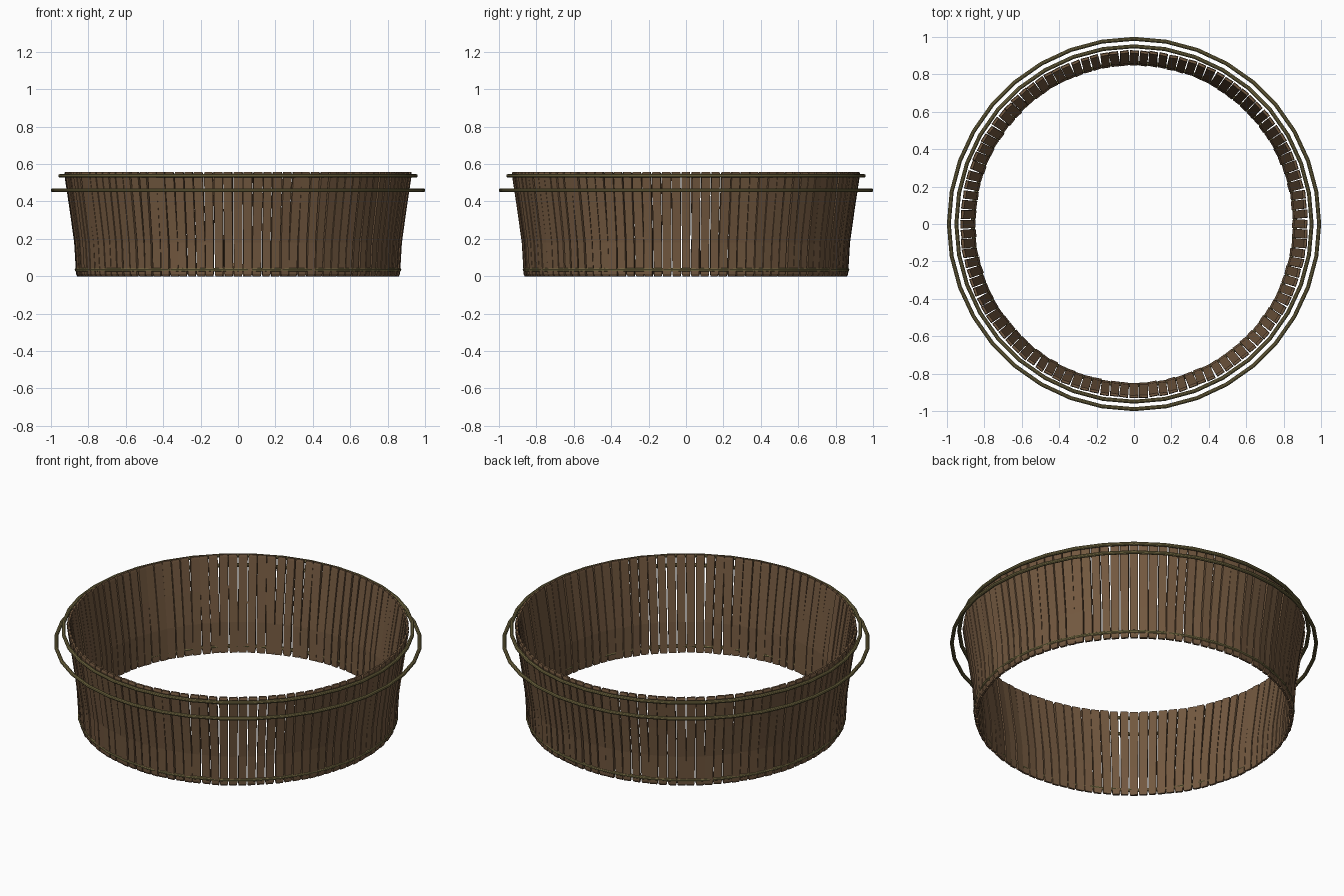
import bpy, bmesh, math, random
from mathutils import Vector

if "Cube" in bpy.data.objects:
    bpy.data.objects.remove(bpy.data.objects["Cube"])
random.seed(4)

def material(name, col):
    m = bpy.data.materials.new(name)
    m.diffuse_color = (*col, 1)
    m.use_nodes = True
    m.node_tree.nodes["Principled BSDF"].inputs["Base Color"].default_value = m.diffuse_color
    return m

wood = material("brown wood", (0.17, 0.098, 0.05))
brass = material("olive brass", (0.2, 0.165, 0.063))

# flared stave profile: (height, outer radius)
PROFILE = [(0.0, 0.863), (0.012, 0.866), (0.18, 0.876), (0.36, 0.901), (0.545, 0.929), (0.557, 0.929)]
COUNT = 108
THICK = 0.018

def add_stave(bm, angle):
    width = random.uniform(0.043, 0.049)
    yaw = math.radians(random.uniform(-5, 5))
    lean = random.uniform(-0.003, 0.003)
    dr = random.uniform(-0.003, 0.002)
    out = Vector((math.cos(angle), math.sin(angle), 0))
    n = Vector((math.cos(angle + yaw), math.sin(angle + yaw), 0))
    t = Vector((-n.y, n.x, 0))
    last = len(PROFILE) - 1
    rings = []
    for i, (z, r) in enumerate(PROFILE):
        inset = 0.003 if i in (0, last) else 0
        w = width * (0.96 + 0.08 * z / 0.557) / 2 - inset
        mid = out * (r + dr - THICK / 2) + t * lean * (z - 0.28) / 0.28
        mid.z = z
        d = THICK / 2 - inset
        rings.append([bm.verts.new(mid + t * a * w + n * b * d)
                      for a, b in ((-1, -1), (1, -1), (1, 1), (-1, 1))])
    for lo, hi in zip(rings, rings[1:]):
        for k in range(4):
            j = (k + 1) % 4
            bm.faces.new((lo[k], lo[j], hi[j], hi[k]))
    bm.faces.new(rings[0][::-1])
    bm.faces.new(rings[-1])

# ring of wooden staves
bm = bmesh.new()
for i in range(COUNT):
    add_stave(bm, 2 * math.pi * i / COUNT)
bmesh.ops.recalc_face_normals(bm, faces=bm.faces)
mesh = bpy.data.meshes.new("staves")
bm.to_mesh(mesh)
bm.free()
staves = bpy.data.objects.new("staves", mesh)
bpy.context.collection.objects.link(staves)
mesh.materials.append(wood)

# metal hoops, the middle one standing clear of the wall
for name, r, z in (("bottom_hoop", 0.863, 0.035), ("middle_hoop", 0.99, 0.46), ("top_hoop", 0.95, 0.537)):
    bpy.ops.mesh.primitive_torus_add(location=(0, 0, z), major_radius=r, minor_radius=0.0105,
                                     major_segments=36, minor_segments=10)
    hoop = bpy.context.object
    hoop.name = name
    hoop.data.materials.append(brass)
    bpy.ops.object.shade_smooth_by_angle()
